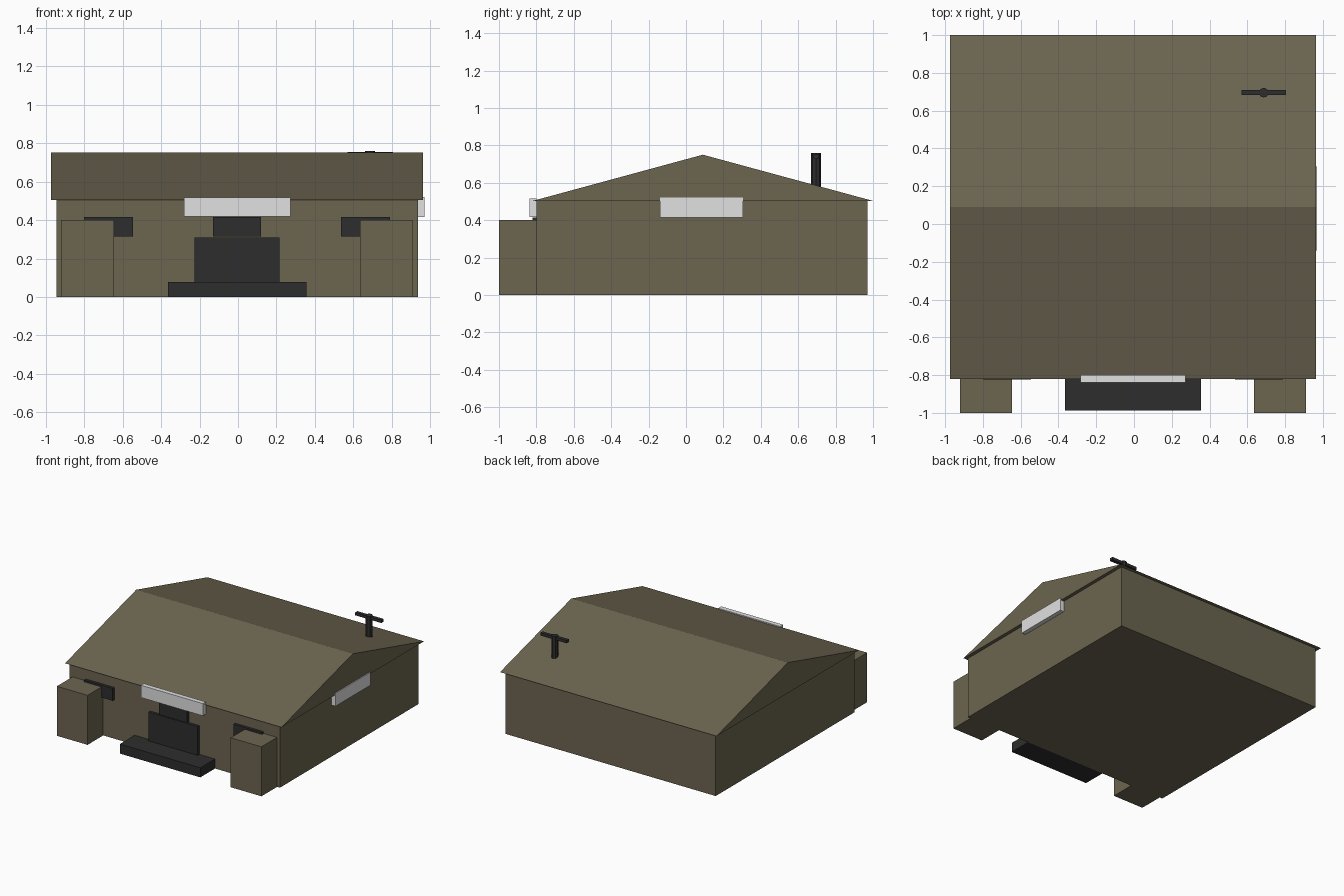
import bpy, bmesh

cube = bpy.data.objects.get("Cube")
if cube:
    bpy.data.objects.remove(cube, do_unlink=True)


def material(name, rgb):
    m = bpy.data.materials.new(name)
    m.use_nodes = True
    m.diffuse_color = (*rgb, 1)
    m.node_tree.nodes["Principled BSDF"].inputs["Base Color"].default_value = (*rgb, 1)
    return m


OLIVE = material("olive drab", (0.15, 0.13, 0.08))
DARK = material("dark grey", (0.027, 0.027, 0.027))
WHITE = material("off white", (0.75, 0.75, 0.76))


def finish(name, bm, mat):
    bmesh.ops.recalc_face_normals(bm, faces=bm.faces)
    mesh = bpy.data.meshes.new(name)
    bm.to_mesh(mesh)
    bm.free()
    mesh.materials.append(mat)
    obj = bpy.data.objects.new(name, mesh)
    bpy.context.collection.objects.link(obj)
    return obj


def box(name, xs, ys, zs, mat):
    """Box from its extent along each axis."""
    bm = bmesh.new()
    bmesh.ops.create_cube(bm, size=1)
    for v in bm.verts:
        v.co = [sum(r) / 2 + c * (r[1] - r[0]) for r, c in zip((xs, ys, zs), v.co)]
    return finish(name, bm, mat)


def prism(name, profile, x0, x1, mat):
    """Extrude a (y, z) profile along x."""
    bm = bmesh.new()
    face = bm.faces.new([bm.verts.new((x0, y, z)) for y, z in profile])
    ext = bmesh.ops.extrude_face_region(bm, geom=[face])
    for v in ext["geom"]:
        if isinstance(v, bmesh.types.BMVert):
            v.co.x = x1
    return finish(name, bm, mat)


MID = -0.005   # centre line of the building
FRONT = -0.8   # front wall


def centred(half):
    return MID - half, MID + half


# Building body and gabled roof
box("walls", centred(0.94), (FRONT, 0.97), (0, 0.503), OLIVE)
prism("roof", [(-0.82, 0.503), (1.0, 0.503), (0.09, 0.75)], *centred(0.968), OLIVE)

# Front blocks and side windows, one of each per side
for side, s in (("right", -1), ("left", 1)):
    pillar = sorted((MID + s * 0.64, MID + s * 0.915))
    window = sorted((MID + s * 0.54, MID + s * 0.795))
    box(side + "_front_block", pillar, (-1, FRONT), (0, 0.4), OLIVE)
    box(side + "_window", window, (-0.822, FRONT), (0.315, 0.415), DARK)

# Entrance
box("entrance_step", centred(0.36), (-0.988, FRONT), (0, 0.077), DARK)
box("door", centred(0.22), (-0.822, FRONT), (0.077, 0.31), DARK)
box("door_window", centred(0.125), (-0.822, FRONT), (0.315, 0.415), DARK)

# Blank sign boards on the front and left walls
box("front_sign", centred(0.277), (-0.838, -0.8), (0.418, 0.517), WHITE)
box("left_sign", (0.935, 0.97), (-0.14, 0.305), (0.415, 0.52), WHITE)

# Roof vent with cross bar
bm = bmesh.new()
bmesh.ops.create_cone(bm, cap_ends=True, segments=8, radius1=0.026, radius2=0.026, depth=0.2)
bmesh.ops.translate(bm, verts=bm.verts, vec=(0.687, 0.695, 0.658))
finish("vent_pipe", bm, DARK)
box("vent_cross_bar", (0.57, 0.805), (0.682, 0.71), (0.73, 0.753), DARK)
